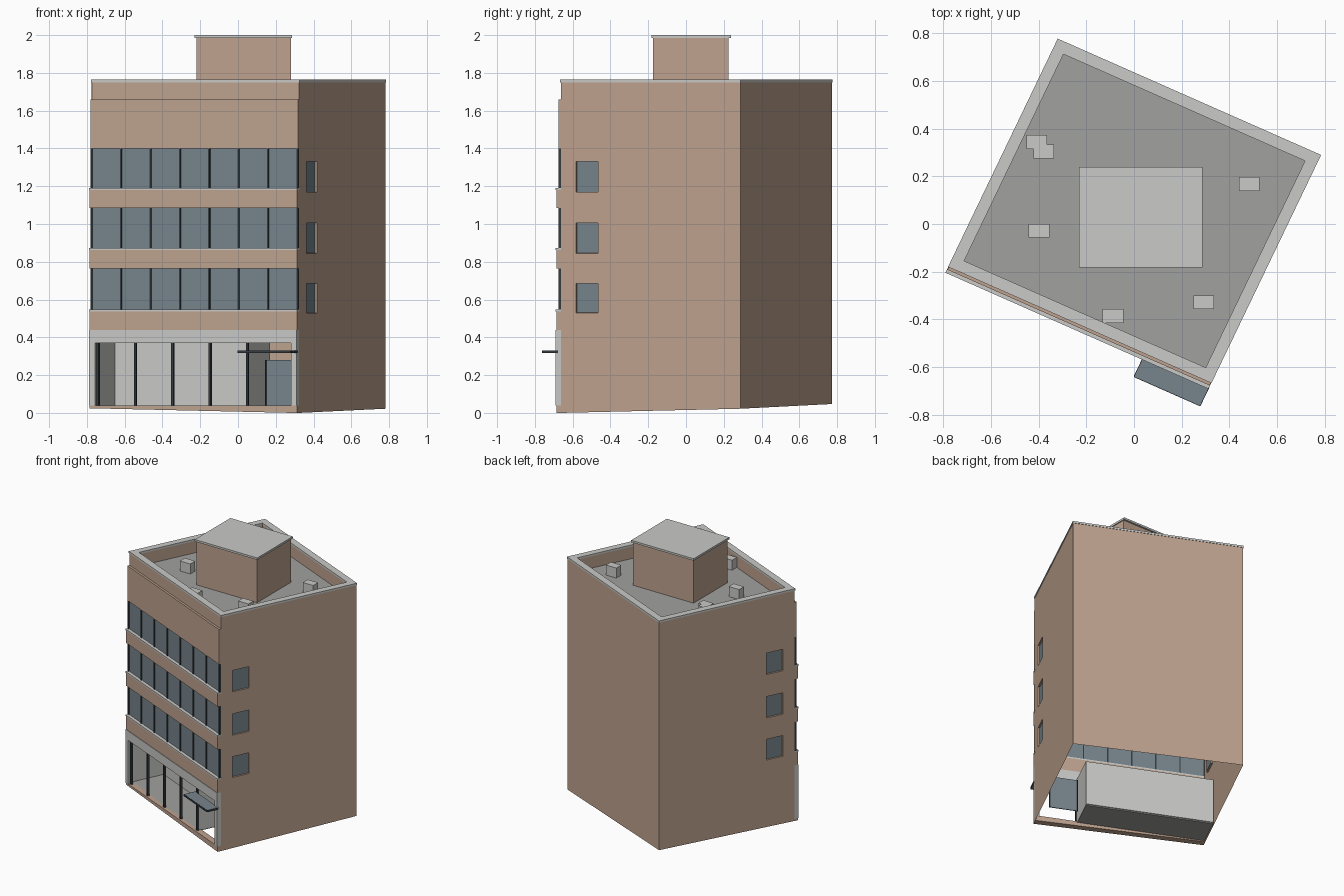
import bpy, bmesh
from mathutils import Vector

if "Cube" in bpy.data.objects:
    bpy.data.objects.remove(bpy.data.objects["Cube"])

# Slightly skewed plan: u runs along the front, v runs towards the back
W, D = 1.2, 1.055
ORIGIN = Vector((-0.775, -0.178, 0))
U = Vector((0.915, -0.404, 0))
V = Vector((0.433, 0.901, 0))
UP = Vector((0, 0, 1))
ROOF, TOP = 1.66, 1.75


def plan(u, v, z):
    return ORIGIN + U * u + V * v + UP * z


def world(x, y, z):
    return Vector((x, y, z))


def ground(u, v):
    return 0.025 * (1 - u / W) + 0.022 * v / D


def material(name, r, g, b):
    m = bpy.data.materials.new(name)
    m.use_nodes = True
    m.diffuse_color = (r, g, b, 1)
    m.node_tree.nodes["Principled BSDF"].inputs["Base Color"].default_value = (r, g, b, 1)
    return m


BROWN = material("brown_render", 0.52, 0.365, 0.275)
PALE = material("pale_grey", 0.585, 0.585, 0.57)
GREY = material("roof_grey", 0.355, 0.355, 0.345)
GLASS = material("blue_grey_glass", 0.185, 0.235, 0.265)
DARK = material("dark_frame", 0.035, 0.045, 0.052)


def finish(name, bm, *mats):
    mesh = bpy.data.meshes.new(name)
    bm.to_mesh(mesh)
    bm.free()
    for m in mats:
        mesh.materials.append(m)
    obj = bpy.data.objects.new(name, mesh)
    bpy.context.collection.objects.link(obj)
    return obj


def boxes(name, mat, items, frame=plan, on_ground=False):
    """One object made of boxes, each (a0, a1, b0, b1, z0, z1)."""
    bm = bmesh.new()
    for a0, a1, b0, b1, z0, z1 in items:
        cube = bmesh.ops.create_cube(bm, size=1)["verts"]
        for vert in cube:
            a = a1 if vert.co.x > 0 else a0
            b = b1 if vert.co.y > 0 else b0
            z = z1 if vert.co.z > 0 else z0
            if on_ground and vert.co.z < 0:
                z = ground(a, b)
            vert.co = frame(a, b, z)
    bmesh.ops.recalc_face_normals(bm, faces=bm.faces)
    return finish(name, bm, mat)


def ring(t, o, z0, z1):
    """Four boxes around the roof edge: thickness t, overhang o."""
    return [(-o, W + o, -o, t, z0, z1), (-o, W + o, D - t, D + o, z0, z1),
            (-o, t, t, D - t, z0, z1), (W - t, W + o, t, D - t, z0, z1)]


# Side walls with recessed windows near the front
side_rows = [(0.53, 0.685), (0.845, 1.005), (1.17, 1.33)]
v_lines = [0, 0.09, 0.22, D]
z_lines = [0] + [z for row in side_rows for z in row] + [TOP]


def side_wall(name, u):
    bm = bmesh.new()
    grid = [[bm.verts.new(plan(u, v, z or ground(u, v))) for z in z_lines] for v in v_lines]
    windows = []
    for i in range(len(v_lines) - 1):
        for j in range(len(z_lines) - 1):
            quad = [grid[i][j], grid[i + 1][j], grid[i + 1][j + 1], grid[i][j + 1]]
            face = bm.faces.new(quad if u > 0 else quad[::-1])
            if i == 1 and j % 2 == 1:
                windows.append(face)
    bm.normal_update()
    for face in windows:
        face.material_index = 1
        out = bmesh.ops.inset_individual(bm, faces=[face], thickness=0.0005, depth=-0.012)
        for reveal in out["faces"]:
            reveal.material_index = 0
        face.material_index = 1
    finish(name, bm, BROWN, GLASS)


side_wall("right_wall", W)
side_wall("left_wall", 0)

# Back wall
bm = bmesh.new()
bm.faces.new([bm.verts.new(plan(u, D, z)) for u, z in
              ((W, ground(W, D)), (0, ground(0, D)), (0, TOP), (W, TOP))])
finish("back_wall", bm, BROWN)

# Roof, parapet and coping
boxes("roof_deck", GREY, [(0.01, W - 0.01, 0.01, D - 0.01, ROOF - 0.02, ROOF)])
boxes("parapet", BROWN, ring(0.045, -0.001, ROOF - 0.02, TOP))
boxes("parapet_coping", PALE, ring(0.047, 0.003, TOP, TOP + 0.014))

# Roof house and rooftop units
boxes("roof_house", BROWN, [(-0.22, 0.28, -0.175, 0.225, ROOF, 1.985)], world)
boxes("roof_house_slab", PALE, [(-0.23, 0.287, -0.183, 0.238, 1.985, 2.0)], world)
unit_spots = [(-0.407, 0.343), (-0.378, 0.303), (0.483, 0.167),
              (-0.398, -0.028), (0.293, -0.328), (-0.088, -0.386)]
boxes("rooftop_units", PALE,
      [(x - 0.043, x + 0.043, y - 0.029, y + 0.029, ROOF, ROOF + 0.075 - 0.003 * (i == 1))
       for i, (x, y) in enumerate(unit_spots)], world)

# Front wall: projecting bands, sills, ribbon windows and mullions
window_rows = [(0.548, 0.765), (0.872, 1.085), (1.19, 1.4)]
bottoms = [0.44, 0.765, 1.085]
boxes("front_bands", BROWN,
      [(0, W, -0.026, 0.002, b, row[0] - 0.01) for b, row in zip(bottoms, window_rows)])
boxes("front_sills", PALE,
      [(-0.002, W + 0.002, -0.03, 0.002, row[0] - 0.01, row[0]) for row in window_rows])
boxes("upper_front_wall", BROWN, [(0, W, -0.015, 0.002, 1.4, ROOF)])
boxes("ribbon_windows", GLASS, [(0.003, W - 0.003, -0.006, 0, *row) for row in window_rows])
m = 0.0045
boxes("window_mullions", DARK,
      [(u - m, u + m, -0.013, 0.001, *row) for row in window_rows
       for u in [m + (W - 2 * m) * k / 7 for k in range(8)]])

# Shop front surround, plinth and posts
SILL, HEAD, END = 0.04, 0.37, 0.905
boxes("shop_header", PALE, [(0, W, -0.03, 0.002, HEAD, 0.44)])
boxes("shop_jambs", PALE,
      [(0, 0.033, -0.03, 0.002, SILL, HEAD), (W - 0.033, W, -0.03, 0.002, SILL, HEAD)])
boxes("plinth", BROWN, [(0, W, -0.026, 0.02, 0, SILL)], on_ground=True)
boxes("shop_posts", DARK,
      [(u - 0.006, u + 0.006, -0.015, 0, SILL, HEAD)
       for u in [0.042 + (END - 0.042) * k / 4 for k in range(5)]])

# Shop interior shell
DEPTH = 0.26
boxes("shop_walls", PALE, [(0.006, END, DEPTH, DEPTH + 0.006, SILL, HEAD),
                           (0.006, 0.012, 0.003, DEPTH, SILL, HEAD),
                           (END - 0.006, END, 0.003, DEPTH, SILL, HEAD),
                           (0.006, END, 0.003, DEPTH, HEAD, HEAD + 0.006)])
boxes("shop_floor", GREY, [(0.006, END, 0.003, DEPTH, SILL - 0.008, SILL)])

# Entrance door and canopy
boxes("entrance_door", GLASS, [(0.94, 1.13, 0.15, 0.156, SILL, 0.28)])
boxes("door_frame", DARK, [(0.934, 0.94, 0.147, 0.159, SILL, 0.28),
                           (1.13, 1.136, 0.147, 0.159, SILL, 0.28)])
boxes("canopy", GLASS, [(0.9, W, -0.108, -0.02, 0.318, 0.33)])
boxes("canopy_rails", DARK, [(0.898, W + 0.002, -0.111, -0.108, 0.316, 0.329),
                             (0.897, 0.9, -0.108, -0.02, 0.316, 0.329),
                             (W, W + 0.003, -0.108, -0.02, 0.316, 0.329)])
